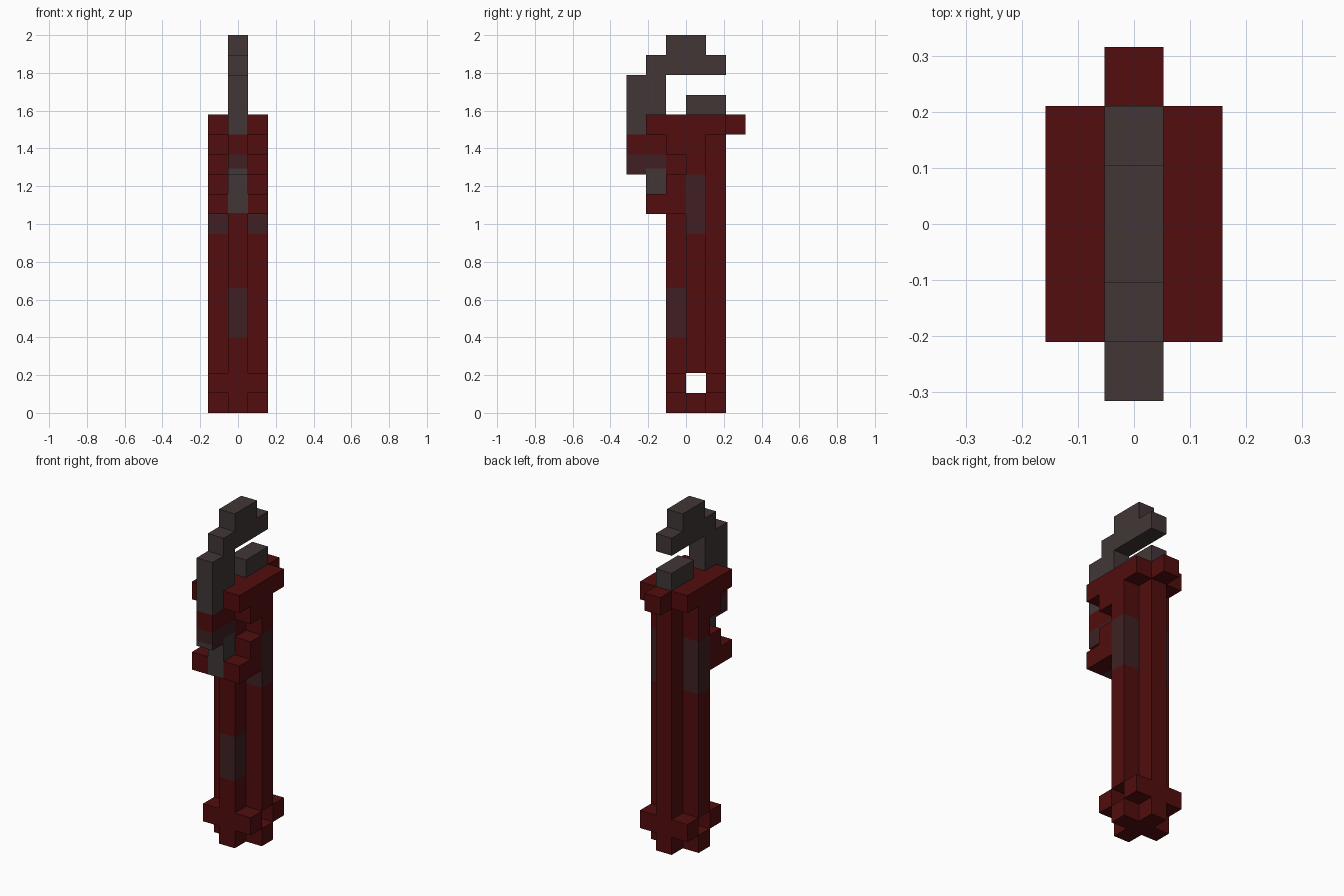
import bpy
import bmesh

if "Cube" in bpy.data.objects:
    bpy.data.objects.remove(bpy.data.objects["Cube"], do_unlink=True)

U = 2 / 19  # one block


def material(name, rgb):
    m = bpy.data.materials.new(name)
    m.diffuse_color = (*rgb, 1)
    m.use_nodes = True
    bsdf = m.node_tree.nodes["Principled BSDF"]
    bsdf.inputs["Base Color"].default_value = (*rgb, 1)
    bsdf.inputs["Roughness"].default_value = 0.8
    return m


RED, GREY, WORN = 0, 1, 2
MATS = [material("dark_red", (0.084, 0.004, 0.004)),
        material("iron_grey", (0.054, 0.037, 0.037)),
        material("worn_red_grey", (0.050, 0.0145, 0.016))]


def rect(y0, z0, y1, z1):
    return [(y0, z0), (y1, z0), (y1, z1), (y0, z1)]


def prism(name, profile, colour=RED, x=0, bands=()):
    """Extrude a side profile (y, z in blocks) one block wide; bands = (z0, z1, colour)."""
    bm = bmesh.new()
    face = bm.faces.new([bm.verts.new(((x - 0.5) * U, y * U, z * U)) for y, z in profile])
    ext = bmesh.ops.extrude_face_region(bm, geom=[face], use_keep_orig=True)
    moved = [g for g in ext["geom"] if isinstance(g, bmesh.types.BMVert)]
    bmesh.ops.translate(bm, verts=moved, vec=(U, 0, 0))
    for h in sorted({h for b in bands for h in b[:2]}):
        bmesh.ops.bisect_plane(bm, geom=bm.verts[:] + bm.edges[:] + bm.faces[:],
                               plane_co=(0, 0, h * U), plane_no=(0, 0, 1))
    bmesh.ops.recalc_face_normals(bm, faces=bm.faces[:])
    for f in bm.faces:
        z = f.calc_center_median().z / U
        f.material_index = next((c for a, b, c in bands if a - 0.01 < z < b - 0.01), colour)
    me = bpy.data.meshes.new(name)
    for m in MATS:
        me.materials.append(m)
    bm.to_mesh(me)
    bm.free()
    ob = bpy.data.objects.new(name, me)
    bpy.context.collection.objects.link(ob)
    return ob


# Handle: centre core, front rail with a worn patch, foot
prism("handle_core", [(0, 2), (1, 2), (1, 1), (2, 1), (2, 14), (3, 14), (3, 15), (0, 15)])
prism("front_rail", rect(-1, 1, 0, 15), bands=[(3.8, 6.3, WORN)])
prism("foot_centre", rect(-1, 0, 2, 1))

# Parts repeated on both sides
for side, x in (("left", 1), ("right", -1)):
    prism(side + "_foot", rect(0, 0, 1, 1), x=x)
    prism(side + "_front_foot_block", rect(-1, 1, 0, 2), x=x)
    prism(side + "_rear_foot_block", rect(1, 1, 2, 2), x=x)
    prism(side + "_handle_panel", rect(0, 2, 1, 14), x=x, bands=[(9, 12, WORN)])
    prism(side + "_upper_bracket", [(-2, 14), (-1, 14), (-1, 13), (0, 13), (0, 14),
                                    (2, 14), (2, 15), (-2, 15)], x=x)
    prism(side + "_lower_bracket", [(-2, 10), (0, 10), (0, 12), (-1, 12),
                                    (-1, 11), (-2, 11)], x=x)

# Jaws: fixed lower jaw, hooked upper jaw and its thick front shank
prism("lower_jaw", rect(0, 15, 2, 16), GREY)
prism("hook_jaw", [(-2, 17), (2, 17), (2, 18), (1, 18), (1, 19), (-1, 19),
                   (-1, 18), (-2, 18)], GREY)
prism("hook_shank", rect(-2, 10, -1, 17), GREY, bands=[(12.3, 13, WORN), (13, 14, RED)])
shank = prism("hook_front_shank", rect(-3, 12, -2, 17), GREY,
              bands=[(12, 12.3, WORN), (12.3, 13, WORN), (13, 14, RED)])
for p in shank.data.polygons:  # bare iron along the lower front edge
    if p.normal.y < -0.5 and p.center.z < 12.3 * U:
        p.material_index = GREY
